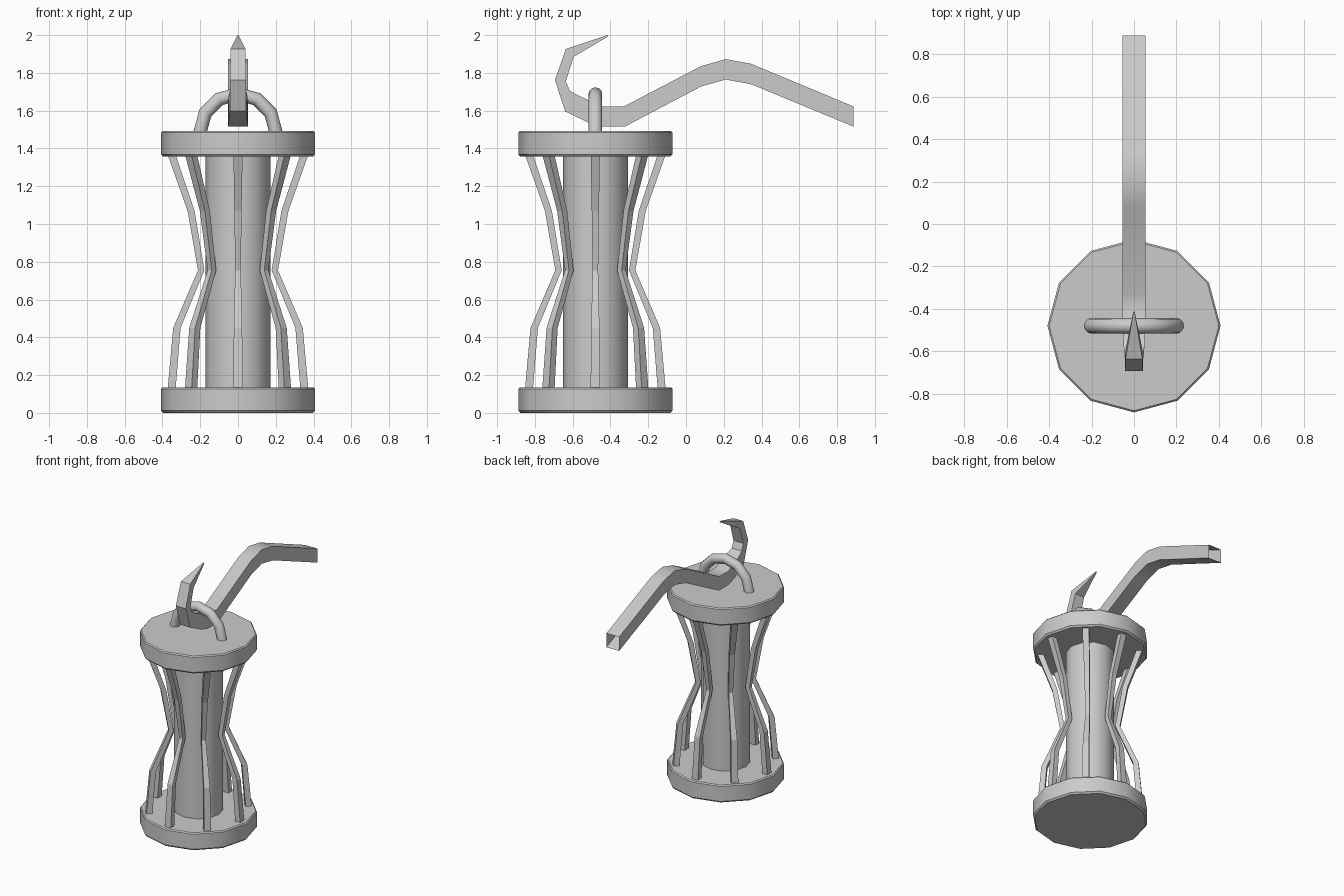
import bpy, bmesh, math
from mathutils import Matrix, Vector

if "Cube" in bpy.data.objects:
    bpy.data.objects.remove(bpy.data.objects["Cube"])

CY = -0.48  # lantern axis sits at y = CY


def finish(bm, name, angle=None):
    bmesh.ops.recalc_face_normals(bm, faces=bm.faces)
    me = bpy.data.meshes.new(name)
    bm.to_mesh(me)
    bm.free()
    ob = bpy.data.objects.new(name, me)
    bpy.context.collection.objects.link(ob)
    if angle:
        bpy.ops.object.select_all(action='DESELECT')
        bpy.context.view_layer.objects.active = ob
        ob.select_set(True)
        bpy.ops.object.shade_smooth_by_angle(angle=math.radians(angle))
    return ob


def loft(bm, rings, cap=False):
    """Skin a list of equally sized closed rings."""
    vs = [[bm.verts.new(p) for p in r] for r in rings]
    n = len(vs[0])
    for a, b in zip(vs, vs[1:]):
        for i in range(n):
            bm.faces.new((a[i], a[(i + 1) % n], b[(i + 1) % n], b[i]))
    if cap:
        bm.faces.new(vs[0])
        bm.faces.new(vs[-1])


def lathe(name, profile, sides, cap=True):
    bm = bmesh.new()
    angs = [2 * math.pi * i / sides for i in range(sides)]
    loft(bm, [[(r * math.cos(a), CY + r * math.sin(a), z) for a in angs]
              for r, z in profile], cap)
    return finish(bm, name, 35)


# Bevelled 12-sided end plates
for name, z0 in (("bottom_plate", 0.0), ("top_plate", 1.357)):
    z1 = z0 + 0.135
    lathe(name, [(0.397, z0), (0.408, z0 + 0.012), (0.408, z1 - 0.008), (0.4, z1)], 12)

# Inner column
lathe("column", [(0.172, 0.13), (0.172, 1.36)], 12, cap=False)

# Eight bent cage bars: z, inner radius, outer radius, half width
bar = [(0.13, 0.33, 0.372, 0.025), (0.45, 0.304, 0.343, 0.022),
       (0.755, 0.178, 0.212, 0.015), (1.07, 0.23, 0.267, 0.019),
       (1.36, 0.328, 0.37, 0.024)]
for k in range(8):
    bm = bmesh.new()
    rot = Matrix.Translation((0, CY, 0)) @ Matrix.Rotation(k * math.pi / 4, 4, 'Z')
    loft(bm, [[rot @ Vector(p) for p in ((i, -w, z), (o, -w, z), (o, w, z), (i, w, z))]
              for z, i, o, w in bar])
    finish(bm, "cage_bar_%d" % (k + 1))

# Half-ring carrying loop on the top plate
bm = bmesh.new()
rings = []
for s in range(7):
    a = math.pi * s / 6
    rings.append([((0.2 + 0.036 * math.cos(t)) * math.cos(a), CY + 0.036 * math.sin(t),
                   1.488 + (0.2 + 0.036 * math.cos(t)) * math.sin(a))
                  for t in (2 * math.pi * i / 12 for i in range(12))])
loft(bm, rings)
finish(bm, "carrying_loop", 40)

# Arm and hook: upper/inner (y, z), lower/outer (y, z), half width
path = [(0.888, 1.622, 0.888, 1.515, 0.054), (0.345, 1.848, 0.345, 1.74, 0.054),
        (0.21, 1.873, 0.21, 1.765, 0.054), (0.08, 1.836, 0.08, 1.728, 0.054),
        (-0.33, 1.622, -0.323, 1.516, 0.054), (-0.44, 1.622, -0.44, 1.516, 0.054),
        (-0.57, 1.68, -0.515, 1.535, 0.05), (-0.636, 1.75, -0.64, 1.597, 0.043),
        (-0.636, 1.755, -0.694, 1.762, 0.042), (-0.595, 1.885, -0.636, 1.927, 0.04),
        (-0.412, 1.993, -0.415, 2.0, 0.003)]
path[7] = (-0.615, 1.705, -0.64, 1.597, 0.043)
bm = bmesh.new()
loft(bm, [[(-w, a, b), (w, a, b), (w, c, d), (-w, c, d)] for a, b, c, d, w in path])
bm.faces.ensure_lookup_table()
bmesh.ops.holes_fill(bm, edges=[e for e in bm.edges if e.is_boundary
                                and all(v.co.y < 0 for v in e.verts)], sides=4)  # close the tip
finish(bm, "hook_arm", 30)
